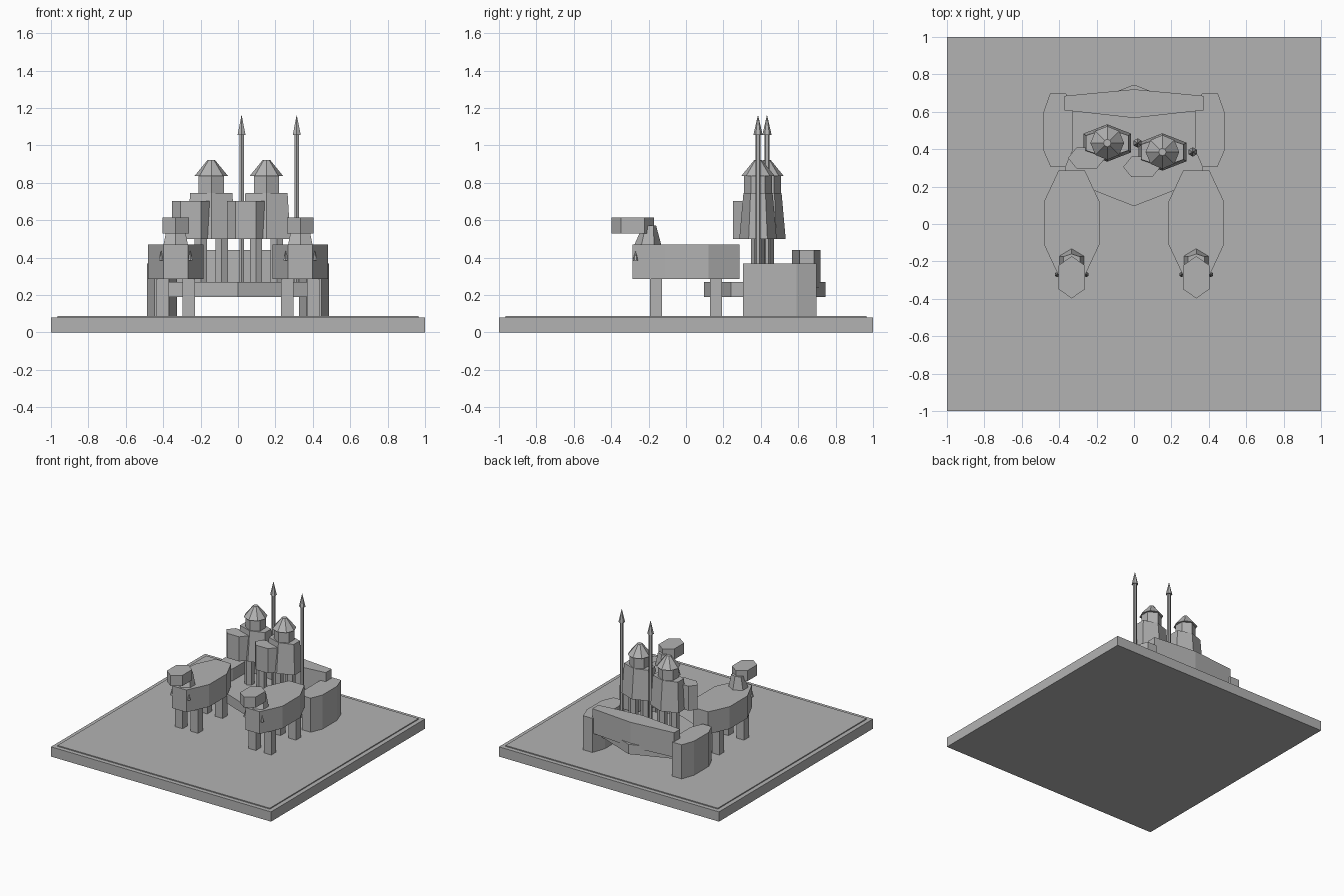
import bpy, bmesh, math
from mathutils import Vector

if "Cube" in bpy.data.objects:
    bpy.data.objects.remove(bpy.data.objects["Cube"], do_unlink=True)

stone = bpy.data.materials.new("plain grey")
stone.use_nodes = True
stone.diffuse_color = (0.45, 0.45, 0.45, 1)
stone.node_tree.nodes["Principled BSDF"].inputs["Base Color"].default_value = stone.diffuse_color


def loft(name, lower, upper, z0, z1):
    """Solid between two matching outlines at heights z0 and z1."""
    bm = bmesh.new()
    a = [bm.verts.new((x, y, z0)) for x, y in lower]
    b = [bm.verts.new((x, y, z1)) for x, y in upper]
    n = len(a)
    bm.faces.new(a[::-1])
    bm.faces.new(b)
    for i in range(n):
        j = (i + 1) % n
        bm.faces.new((a[i], a[j], b[j], b[i]))
    bmesh.ops.recalc_face_normals(bm, faces=bm.faces)
    mesh = bpy.data.meshes.new(name)
    bm.to_mesh(mesh)
    bm.free()
    mesh.materials.append(stone)
    ob = bpy.data.objects.new(name, mesh)
    bpy.context.collection.objects.link(ob)
    return ob


def prism(name, outline, z0, z1):
    return loft(name, outline, outline, z0, z1)


def rect(x, y, hx, hy):
    return [(x - hx, y - hy), (x + hx, y - hy), (x + hx, y + hy), (x - hx, y + hy)]


def ring(x, y, r, n):
    """Regular outline with a corner facing the front."""
    return [(x + r * math.sin(2 * math.pi * i / n), y - r * math.cos(2 * math.pi * i / n))
            for i in range(n)]


def pointed(x, y, hx, hy, corner):
    """Six-sided outline with points at front and back."""
    return [(x, y - hy), (x + hx, y - corner), (x + hx, y + corner),
            (x, y + hy), (x - hx, y + corner), (x - hx, y - corner)]


def mirrored(half, x=0):
    """Close a front-to-back half outline by mirroring it sideways."""
    return [(x + a, b) for a, b in half] + [(x - a, b) for a, b in reversed(half)]


# Base with a thin raised panel
prism("base_slab", rect(0, 0, 1, 1), 0, 0.08)
prism("base_panel", rect(0, 0, 0.965, 0.965), 0.08, 0.088)
GROUND = 0.085


# Draught animals
def animal(side, x):
    body = mirrored([(0.065, -0.287), (0.148, -0.11), (0.148, 0.12), (0.07, 0.287)], x)
    prism(side + "_animal_body", body, 0.287, 0.47)
    loft(side + "_animal_neck", pointed(x, -0.205, 0.067, 0.075, 0.035),
         pointed(x, -0.195, 0.045, 0.035, 0.02), 0.46, 0.572)
    prism(side + "_animal_head", pointed(x, -0.285, 0.071, 0.113, 0.063), 0.528, 0.615)
    for end, y in (("front", -0.16), ("back", 0.16)):
        for s in (-1, 1):
            prism(f"{side}_animal_{end}_leg", rect(x + s * 0.07, y, 0.034, 0.032), GROUND, 0.29)
    for s in (-1, 1):
        cx, cy = x + s * 0.078, -0.27
        loft(side + "_animal_stud", ring(cx, cy, 0.014, 6), ring(cx, cy, 0.001, 6), 0.385, 0.435)


animal("right", -0.333)
animal("left", 0.333)

# Cart
prism("cart_floor", pointed(0, 0.42, 0.37, 0.325, 0.18), 0.19, 0.27)
prism("cart_back_wall", mirrored([(0, 0.567), (0.372, 0.608), (0.372, 0.685), (0, 0.72)][1:3]
                                 + [(0.0005, 0.72)]) + [(0, 0.567)], 0.24, 0.442)
for side, x in (("right", -0.406), ("left", 0.406)):
    wheel = mirrored([(0.04, 0.305), (0.081, 0.40), (0.081, 0.59), (0.043, 0.697)], x)
    prism(side + "_cart_wheel", wheel, GROUND, 0.368)


# Riders with shield and spear
def rider(side, x, y):
    for s in (-1, 1):
        prism(side + "_rider_leg", ring(x + s * 0.056, y, 0.038, 6), 0.265, 0.51)
    loft(side + "_rider_body", pointed(x, y, 0.128, 0.1, 0.05),
         pointed(x, y, 0.113, 0.078, 0.04), 0.5, 0.745)
    prism(side + "_rider_head", pointed(x, y, 0.067, 0.075, 0.037), 0.74, 0.84)
    loft(side + "_rider_helmet", ring(x, y, 0.09, 8), ring(x, y, 0.02, 8), 0.836, 0.922)
    sx, sy = x - 0.11, y - 0.08
    shield = mirrored([(0.055, sy - 0.055), (0.1, sy), (0.055, sy + 0.055)], sx)
    prism(side + "_rider_shield", shield, 0.5, 0.702)
    px = x + 0.162
    prism(side + "_spear_shaft", ring(px, y, 0.014, 6), 0.265, 1.06)
    loft(side + "_spear_tip", ring(px, y, 0.025, 6), ring(px, y, 0.001, 6), 1.055, 1.16)


rider("right", -0.143, 0.433)
rider("left", 0.152, 0.385)
